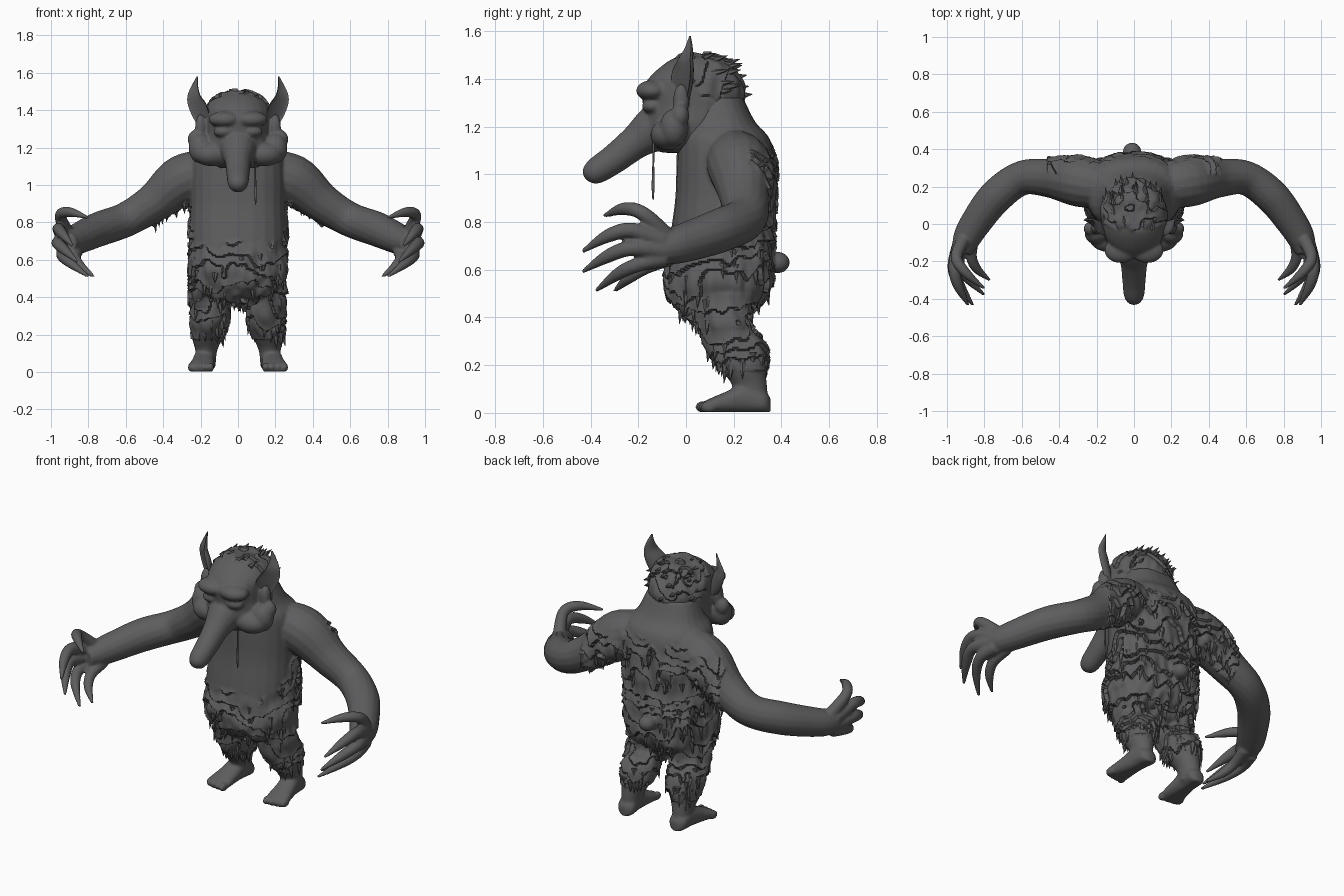
import bpy, bmesh, math, random
from mathutils import Vector, Matrix, noise

if "Cube" in bpy.data.objects:
    bpy.data.objects.remove(bpy.data.objects["Cube"])

random.seed(4)
grey = bpy.data.materials.new("dark grey")
grey.diffuse_color = (0.11, 0.11, 0.114, 1)
grey.use_nodes = True
grey.node_tree.nodes["Principled BSDF"].inputs["Base Color"].default_value = grey.diffuse_color


def spline(rows, n=6):
    """Smooth interpolation through rows of numbers (Catmull-Rom)."""
    rows = [tuple(map(float, r)) for r in rows]
    pts = [rows[0]] + rows + [rows[-1]]
    out = []
    for a, b, c, d in zip(pts, pts[1:], pts[2:], pts[3:]):
        for k in range(n):
            t = k / n
            out.append([0.5 * (2 * q + (r - p) * t + (2 * p - 5 * q + 4 * r - s) * t * t
                               + (3 * q - p - 3 * r + s) * t ** 3) for p, q, r, s in zip(a, b, c, d)])
    return out + [list(rows[-1])]


def loft(bm, rings, power=1.0, cup=1.0, sides=24):
    """Closed skin over rings (centre, u, v)."""
    loops = []
    for c, u, v in rings:
        loop = []
        for i in range(sides):
            a = math.tau * i / sides
            cs, sn = math.cos(a), math.sin(a)
            cs = math.copysign(abs(cs) ** power, cs)
            sn = math.copysign(abs(sn) ** power, sn)
            loop.append(bm.verts.new(c + u * cs + v * (sn if sn > 0 else sn * cup)))
        loops.append(loop)
    for p, q in zip(loops, loops[1:]):
        for i in range(sides):
            j = (i + 1) % sides
            bm.faces.new((p[i], p[j], q[j], q[i]))
    bm.faces.new(loops[0])
    bm.faces.new(loops[-1])


def stack(bm, rows, power=1.0):
    """Horizontal sections: x, front y, back y, z, half width."""
    loft(bm, [(Vector((x, (f + b) / 2, z)), Vector((w, 0, 0)), Vector((0, (b - f) / 2, 0)))
              for x, f, b, z, w in spline(rows)], power)


def tube(bm, rows, side=1):
    """Round limb through x, y, z, radius; side mirrors it."""
    rows = [(x * side, y, z, max(r, 0.002)) for x, y, z, r in spline(rows)]
    pts = [Vector(r[:3]) for r in rows]
    rings = []
    for i, r in enumerate(rows):
        t = pts[min(i + 1, len(pts) - 1)] - pts[max(i - 1, 0)]
        u = t.cross(Vector((0.1, 0.2, 1))).normalized()
        rings.append((pts[i], u * r[3], t.cross(u).normalized() * r[3]))
    loft(bm, rings, sides=16)


def ball(bm, centre, size):
    m = Matrix.Translation(centre) @ Matrix.Diagonal((*size, 1))
    bmesh.ops.create_uvsphere(bm, u_segments=20, v_segments=12, radius=1, matrix=m)


def finish(name, bm, voxel=0, smooth=4):
    bmesh.ops.recalc_face_normals(bm, faces=bm.faces)
    me = bpy.data.meshes.new(name)
    bm.to_mesh(me)
    bm.free()
    ob = bpy.data.objects.new(name, me)
    bpy.context.collection.objects.link(ob)
    if voxel:
        mod = ob.modifiers.new("fuse", 'REMESH')
        mod.mode, mod.voxel_size = 'VOXEL', voxel
        mod = ob.modifiers.new("soften", 'SMOOTH')
        mod.factor, mod.iterations = 0.5, smooth
        dg = bpy.context.evaluated_depsgraph_get()
        ob.data = bpy.data.meshes.new_from_object(ob.evaluated_get(dg))
        ob.modifiers.clear()
    ob.data.materials.clear()
    ob.data.materials.append(grey)
    return ob


def shade(ob):
    bpy.ops.object.select_all(action='DESELECT')
    ob.select_set(True)
    bpy.context.view_layer.objects.active = ob
    bpy.ops.object.shade_smooth_by_angle(angle=math.radians(50))


def tuft(bm, p, d, length, width):
    """Flat lock of fur lying on the skin, pointing along d."""
    m = Matrix.Translation(p) @ d.to_track_quat('Z', 'Y').to_matrix().to_4x4()
    bmesh.ops.create_cone(bm, cap_ends=True, segments=6, radius1=width, radius2=0.001, depth=length, matrix=m)


def add_fur(ob, mask, depth, tufts, count, lean):
    """Overlapping ragged fur layers, plus loose tufts sampled from the furry area."""
    furry, moves = [], []
    for v in ob.data.vertices:
        p, n = v.co.copy(), v.normal.copy()
        m = mask(p, n)
        if m <= 0:
            continue
        t = p.z * 11 + 0.6 * noise.noise((p.x * 22, p.y * 22, p.z * 9)) + 1.3 * noise.noise(p * 8)
        moves.append((v, n * m * depth * (0.6 - t % 1.0)))
        if m > 0.6:
            furry.append((p, n))
    for v, d in moves:
        v.co += d
    for p, n in random.sample(furry, count):
        d = (n * 0.2 + lean).normalized()
        length = random.uniform(0.05, 0.08)
        tuft(tufts, p + d * length * 0.3 - n * .006, d, length, 0.018)


# Body: torso, legs, feet, arms and hands fused into one skin
bm = bmesh.new()
stack(bm, [(0, .07, .22, .36, .10), (0, -.02, .27, .42, .21), (0, -.08, .345, .50, .255),
           (0, -.085, .365, .60, .26), (0, -.065, .37, .75, .26), (0, -.045, .375, .90, .255),
           (0, -.04, .375, 1.05, .255), (0, -.035, .35, 1.15, .24), (0, -.01, .29, 1.22, .19),
           (0, .01, .24, 1.32, .15)], 0.85)
fingers = [
    [(.91, -.08, .74, .037), (.95, -.18, .835, .031), (.90, -.26, .855, .027), (.80, -.345, .825, .008)],
    [(.93, -.10, .72, .04), (.96, -.23, .765, .033), (.94, -.33, .74, .028), (.885, -.435, .675, .008)],
    [(.93, -.10, .68, .04), (.965, -.23, .69, .033), (.93, -.33, .655, .028), (.86, -.435, .59, .008)],
    [(.92, -.09, .65, .04), (.94, -.19, .625, .032), (.90, -.28, .585, .027), (.80, -.38, .51, .008)],
    [(.86, -.07, .65, .035), (.87, -.17, .61, .03), (.84, -.24, .565, .025), (.77, -.30, .51, .008)]]
for s in (1, -1):
    stack(bm, [(s * .14, .0, .30, .50, .12), (s * .145, .05, .26, .39, .112), (s * .15, .07, .33, .30, .105),
               (s * .155, .11, .345, .23, .097), (s * .165, .155, .335, .17, .078),
               (s * .17, .195, .34, .11, .058), (s * .175, .2, .345, .03, .055)])
    foot = [(.355, .02, .03, .172), (.33, .052, .045, .173), (.25, .055, .062, .18), (.17, .062, .045, .188),
            (.10, .07, .03, .196), (.065, .06, .02, .198)]
    loft(bm, [(Vector((s * x, y, h)), Vector((w, 0, 0)), Vector((0, 0, h))) for y, w, h, x in spline(foot)], .85)
    for i in range(4):
        ball(bm, (s * (.147 + .034 * i), .072 + .008 * i, .025), (.019, .034, .025))
    tube(bm, [(.12, .19, 1.08, .11), (.29, .225, 1.03, .135), (.45, .245, .905, .105), (.60, .245, .815, .093),
              (.74, .145, .765, .093), (.85, .0, .715, .083), (.895, -.08, .695, .074), (.92, -.15, .69, .055)], s)
    for f in fingers:
        tube(bm, f, s)
ball(bm, (-.01, .385, .63), (.05, .05, .045))  # stub tail
body = finish("body", bm, 0.008)
for v in body.data.vertices:
    v.co.z = max(v.co.z, 0.003)


def body_mask(p, n):
    if abs(p.x) > .46 or p.z < .175 or (abs(p.x) > .29 and n.y < .2):
        return 0
    if (p - Vector((-.01, .4, .63))).length < .06:
        return 0
    top = .70 + .42 * min(1, max(0, (p.y - .02) / .25)) + .06 * noise.noise(p * 12)
    return min(1, max(0, (top - p.z) / .08, 0)) * (.7 if p.z < .35 else 1)


tufts = bmesh.new()
add_fur(body, body_mask, .026, tufts, 170, Vector((0, 0, -1)))

# Fur hem around the shins and fringe under the shoulder blades
down = Vector((0, 0, -1))
for s in (1, -1):
    for i in range(14):
        a = math.tau * i / 14
        tuft(tufts, Vector((s * .158 + .08 * math.cos(a), .235 + .1 * math.sin(a), .205 + random.uniform(-.02, .03))),
             down, .07, .022)
    for i in range(7):
        tuft(tufts, Vector((s * (.25 + .022 * i), .315, .95 - .014 * i + random.uniform(-.02, .02))), down, .09, .024)

# Head: skull, brows, eyelids, cheeks and long snout fused together
bm = bmesh.new()
stack(bm, [(0, -.10, .02, 1.09, .09), (0, -.15, .10, 1.13, .165), (0, -.175, .20, 1.20, .18),
           (0, -.18, .24, 1.28, .175), (0, -.185, .245, 1.35, .175), (0, -.15, .225, 1.41, .172),
           (0, -.08, .18, 1.47, .125), (0, -.01, .11, 1.505, .05)])
tube(bm, [(0, -.03, 1.24, .12), (0, -.13, 1.19, .10), (0, -.21, 1.135, .073), (0, -.30, 1.065, .063),
          (0, -.375, 1.015, .056), (0, -.41, .995, .04), (0, -.425, .985, .012)])
for s in (1, -1):
    ball(bm, (s * .07, -.14, 1.35), (.09, .07, .045))
    ball(bm, (s * .075, -.14, 1.285), (.058, .045, .032))
    ball(bm, (s * .20, -.05, 1.195), (.065, .06, .08))
    ball(bm, (s * .225, -.025, 1.245), (.045, .04, .05))
    ball(bm, (s * .20, -.02, 1.31), (.03, .035, .07))
    ball(bm, (s * .14, -.075, 1.165), (.10, .075, .065))
head = finish("head", bm, 0.007, 12)


def head_mask(p, n):
    low = 1.30 + max(0, .07 - p.y) * 1.6
    return min(1, max(0, (p.z - low) / .05))


add_fur(head, head_mask, .018, tufts, 26, Vector((0, .8, .1)))
hair = finish("fur_tufts", tufts)

# Ears: cupped, horn-like shells opening outward and forward
parts = [body, head, hair]
ear_rows = [(.165, -.03, 1.29, .03, .03), (.195, -.025, 1.36, .045, .035), (.22, -.02, 1.43, .048, .036),
            (.237, -.008, 1.48, .032, .028), (.232, .008, 1.53, .016, .016), (.218, .016, 1.58, .003, .003)]
for s, side in ((1, "left"), (-1, "right")):
    bm = bmesh.new()
    loft(bm, [(Vector((s * x, y, z)), Vector((w, .8 * w * s, 0)), Vector((-.6 * d * s, d, 0)))
              for x, y, z, w, d in spline(ear_rows)], cup=-.25)
    parts.append(finish(side + "_ear", bm))

# Drool strand hanging from the mouth corner
bm = bmesh.new()
tube(bm, [(.092, -.135, 1.16, .005), (.093, -.137, 1.05, .004), (.094, -.138, .95, .006), (.094, -.138, .895, .003)])
parts.append(finish("drool", bm))

for ob in parts:
    shade(ob)
